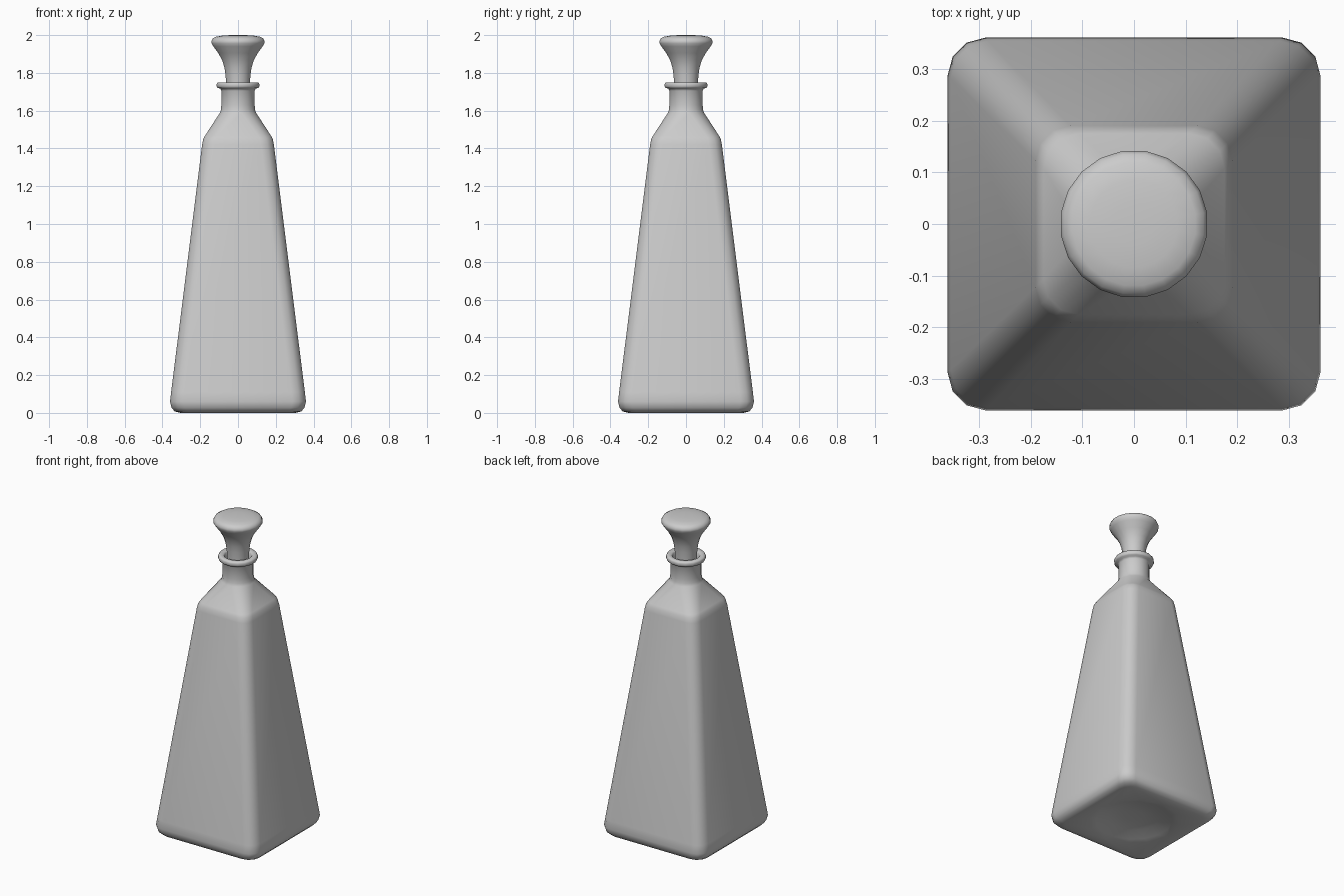
import bpy, math

if "Cube" in bpy.data.objects:
    bpy.data.objects.remove(bpy.data.objects["Cube"])


def rounded_square(half, radius, z):
    # four points per corner; half == radius gives a 16-sided circle
    pts = []
    for q in range(4):
        for i in range(4):
            t = i / 3
            # even arcs for circles, full quarter arcs for square corners
            if half - radius < 1e-6:
                a = math.radians(90 * q + 11.25 + 22.5 * i)
                pts.append((half * math.cos(a), half * math.sin(a), z))
            else:
                a = math.radians(90 * (q + t))
                m = math.radians(90 * q + 45)
                c = (half - radius) * math.sqrt(2)
                pts.append((c * math.cos(m) + radius * math.cos(a),
                            c * math.sin(m) + radius * math.sin(a), z))
    return pts


def circle(radius, z, n=20):
    return [(radius * math.cos(2 * math.pi * (i + .5) / n),
             radius * math.sin(2 * math.pi * (i + .5) / n), z) for i in range(n)]


def loft(name, rings, angle):
    # skin the rings in order and cap both ends
    n = len(rings[0])
    verts = [p for r in rings for p in r]
    faces = [(k * n + i, k * n + (i + 1) % n, (k + 1) * n + (i + 1) % n, (k + 1) * n + i)
             for k in range(len(rings) - 1) for i in range(n)]
    faces.append(tuple(reversed(range(n))))
    faces.append(tuple(range(len(verts) - n, len(verts))))
    mesh = bpy.data.meshes.new(name)
    mesh.from_pydata(verts, [], faces)
    ob = bpy.data.objects.new(name, mesh)
    bpy.context.collection.objects.link(ob)
    bpy.ops.object.select_all(action='DESELECT')
    ob.select_set(True)
    bpy.context.view_layer.objects.active = ob
    bpy.ops.object.shade_smooth_by_angle(angle=math.radians(angle))
    return ob


# bottle: hollowed underside, tapered square body, shoulder, neck, lip, open mouth
body = [(.06, .06, .04), (.15, .15, .033), (.22, .22, .012), (.26, .255, .003),
        (.305, .07, 0), (.335, .07, .008), (.352, .07, .027), (.36, .072, .06),
        (.354, .072, .11), (.19, .068, 1.42), (.184, .068, 1.45), (.175, .068, 1.467)]
neck = [(.098, 1.588), (.092, 1.605), (.09, 1.63), (.09, 1.705), (.096, 1.717),
        (.11, 1.72), (.115, 1.728), (.115, 1.742), (.11, 1.75),
        (.085, 1.75), (.078, 1.742), (.075, 1.70), (.075, 1.62)]
loft("bottle", [rounded_square(*s) for s in body] +
     [rounded_square(r, r, z) for r, z in neck], 60)

# flared stopper
stopper = [(.058, 1.63), (.064, 1.75), (.067, 1.79), (.073, 1.83), (.086, 1.87),
           (.106, 1.905), (.132, 1.94), (.142, 1.957), (.143, 1.968), (.136, 1.982),
           (.12, 1.991), (.085, 1.997), (.04, 2.0)]
loft("stopper", [circle(r, z) for r, z in stopper], 60)
